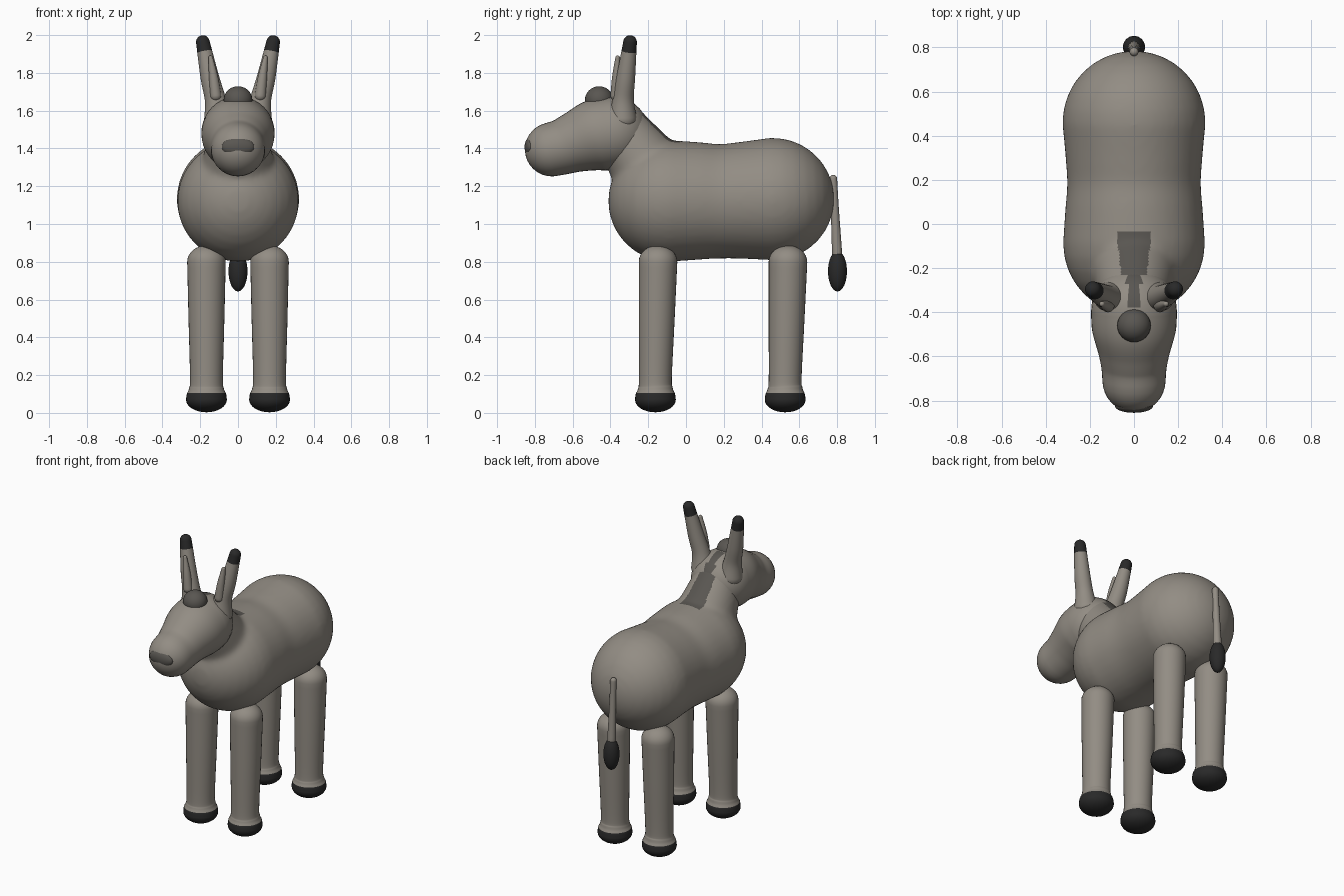
import bpy, bmesh, math
from mathutils import Vector

if "Cube" in bpy.data.objects:
    bpy.data.objects.remove(bpy.data.objects["Cube"])


def mat(name, r, g, b):
    m = bpy.data.materials.new(name)
    m.diffuse_color = (r, g, b, 1)
    m.use_nodes = True
    m.node_tree.nodes["Principled BSDF"].inputs["Base Color"].default_value = m.diffuse_color
    return m


COAT = mat("grey coat", 0.29, 0.265, 0.23)
MANE = mat("dark grey mane", 0.10, 0.093, 0.083)
BLACK = mat("near black", 0.022, 0.022, 0.022)


def spline(p, steps=6):
    """Catmull-Rom through 4D stations (x, y, z, radius)."""
    p = [Vector(q) for q in p]
    out = []
    for i in range(len(p) - 1):
        a, b, c, d = p[max(i - 1, 0)], p[i], p[i + 1], p[min(i + 2, len(p) - 1)]
        for s in range(steps):
            t = s / steps
            out.append(0.5 * (2 * b + (c - a) * t + (2 * a - 5 * b + 4 * c - d) * t * t
                              + (3 * b - a - 3 * c + d) * t ** 3))
    return out + [p[-1]]


def tube(name, stations, mats=(COAT,), rule=None, caps=(1, 1), sides=40):
    """Smooth tube with rounded ends; caps squash each end."""
    st = spline(stations)
    c = [(s.xyz, s.w) for s in st]
    n = 8
    t0 = (c[0][0] - c[1][0]).normalized()
    t1 = (c[-1][0] - c[-2][0]).normalized()

    def cap(centre, r, t, k):
        return [(centre + t * r * k * math.sin(i / n * math.pi / 2),
                 r * math.cos(i / n * math.pi / 2)) for i in range(1, n)]
    tip0 = c[0][0] + t0 * c[0][1] * caps[0]
    tip1 = c[-1][0] + t1 * c[-1][1] * caps[1]
    rings = cap(*c[0], t0, caps[0])[::-1] + c + cap(*c[-1], t1, caps[1])
    bm = bmesh.new()
    loops = []
    for i, (p, r) in enumerate(rings):
        t = (rings[min(i + 1, len(rings) - 1)][0] - rings[max(i - 1, 0)][0]).normalized()
        u = (Vector((1, 0, 0)) - t * t.x).normalized()
        v = t.cross(u)
        loops.append([bm.verts.new(p + (u * math.cos(a) + v * math.sin(a)) * r)
                      for a in (2 * math.pi * k / sides for k in range(sides))])
    e0, e1 = bm.verts.new(tip0), bm.verts.new(tip1)
    for k in range(sides):
        j = (k + 1) % sides
        for a, b in zip(loops, loops[1:]):
            bm.faces.new((a[k], a[j], b[j], b[k]))
        bm.faces.new((e0, loops[0][j], loops[0][k]))
        bm.faces.new((e1, loops[-1][k], loops[-1][j]))
    bmesh.ops.recalc_face_normals(bm, faces=bm.faces)
    me = bpy.data.meshes.new(name)
    bm.to_mesh(me)
    bm.free()
    ob = bpy.data.objects.new(name, me)
    bpy.context.collection.objects.link(ob)
    finish(ob, mats, rule)
    return ob


def finish(ob, mats, rule):
    ob.data.materials.clear()
    for m in mats:
        ob.data.materials.append(m)
    for f in ob.data.polygons:
        f.use_smooth = True
        f.material_index = 1 if rule and rule(f.center, f.normal) else 0


def ellipsoid(name, loc, size, m):
    bpy.ops.mesh.primitive_uv_sphere_add(segments=32, ring_count=16, radius=1, location=loc)
    ob = bpy.context.object
    ob.name = name
    ob.scale = size
    finish(ob, (m,), None)


# body and neck, fused and blended, with a painted mane strip
body = tube("body", [(0, -0.09, 1.122, 0.322), (0, 0.06, 1.122, 0.312), (0, 0.18, 1.12, 0.303),
                     (0, 0.30, 1.125, 0.31), (0, 0.46, 1.132, 0.325)])
neck = tube("neck", [(0, -0.08, 1.13, 0.25), (0, -0.20, 1.29, 0.20), (0, -0.335, 1.48, 0.155)])
bpy.ops.object.select_all(action='DESELECT')
neck.select_set(True)
body.select_set(True)
bpy.context.view_layer.objects.active = body
bpy.ops.object.join()
rm = body.modifiers.new("fuse", 'REMESH')
rm.mode = 'VOXEL'
rm.voxel_size = 0.014
sm = body.modifiers.new("blend", 'SMOOTH')
sm.factor = 0.5
sm.iterations = 16
dg = bpy.context.evaluated_depsgraph_get()
fused = bpy.data.meshes.new_from_object(body.evaluated_get(dg))
body.modifiers.clear()
body.data = fused
finish(body, (COAT, MANE), lambda c, n: n.z > 0.2 and -0.45 < c.y < -0.035 and c.z > 1.38
       and abs(c.x) < min(0.075 + 0.09 * (c.y + 0.05), 0.03 + 0.9 * (-0.03 - c.y) ** 0.5))

# head with the mane continuing between the ears
tube("head", [(0, -0.39, 1.482, 0.194), (0, -0.48, 1.468, 0.19), (0, -0.58, 1.435, 0.163),
              (0, -0.65, 1.41, 0.148), (0, -0.71, 1.395, 0.143)], (COAT, MANE),
     lambda c, n: n.z > 0.4 and abs(c.x) < 0.03 and -0.37 < c.y < -0.2)
ellipsoid("nose", (0, -0.825, 1.408), (0.086, 0.03, 0.05), MANE)
ellipsoid("forelock", (0, -0.46, 1.657), (0.076, 0.075, 0.072), MANE)

for side, s in (("left", 1), ("right", -1)):
    # ears with dark tips
    tube(side + "_ear", [(s * 0.105, -0.335, 1.56, 0.075), (s * 0.12, -0.332, 1.66, 0.056),
                         (s * 0.15, -0.318, 1.78, 0.049), (s * 0.186, -0.296, 1.963, 0.036)],
         (COAT, BLACK), lambda c, n: c.z > 1.91, sides=32)
    tube(side + "_inner_ear", [(s * 0.118, -0.37, 1.68, 0.03), (s * 0.13, -0.367, 1.78, 0.024),
                               (s * 0.145, -0.362, 1.88, 0.012)], sides=16)
    # legs with dark hooves
    for part, y, yb in (("front", -0.148, -0.162), ("rear", 0.54, 0.525)):
        x = s * 0.167
        tube(f"{side}_{part}_leg",
             [(x, y, 0.80, 0.102), (x, (y + yb) / 2, 0.5, 0.095), (x, yb, 0.19, 0.087),
              (x, yb, 0.13, 0.092), (x, yb, 0.10, 0.104), (x, yb, 0.07, 0.108)],
             (COAT, BLACK), lambda c, n: c.z < 0.104, caps=(0.85, 0.62), sides=32)

# tail and tuft
tube("tail", [(0, 0.780, 1.24, 0.02), (0, 0.787, 1.1, 0.021), (0, 0.80, 0.84, 0.027)], sides=20)
ellipsoid("tail_tuft", (0, 0.802, 0.75), (0.05, 0.05, 0.107), BLACK)
